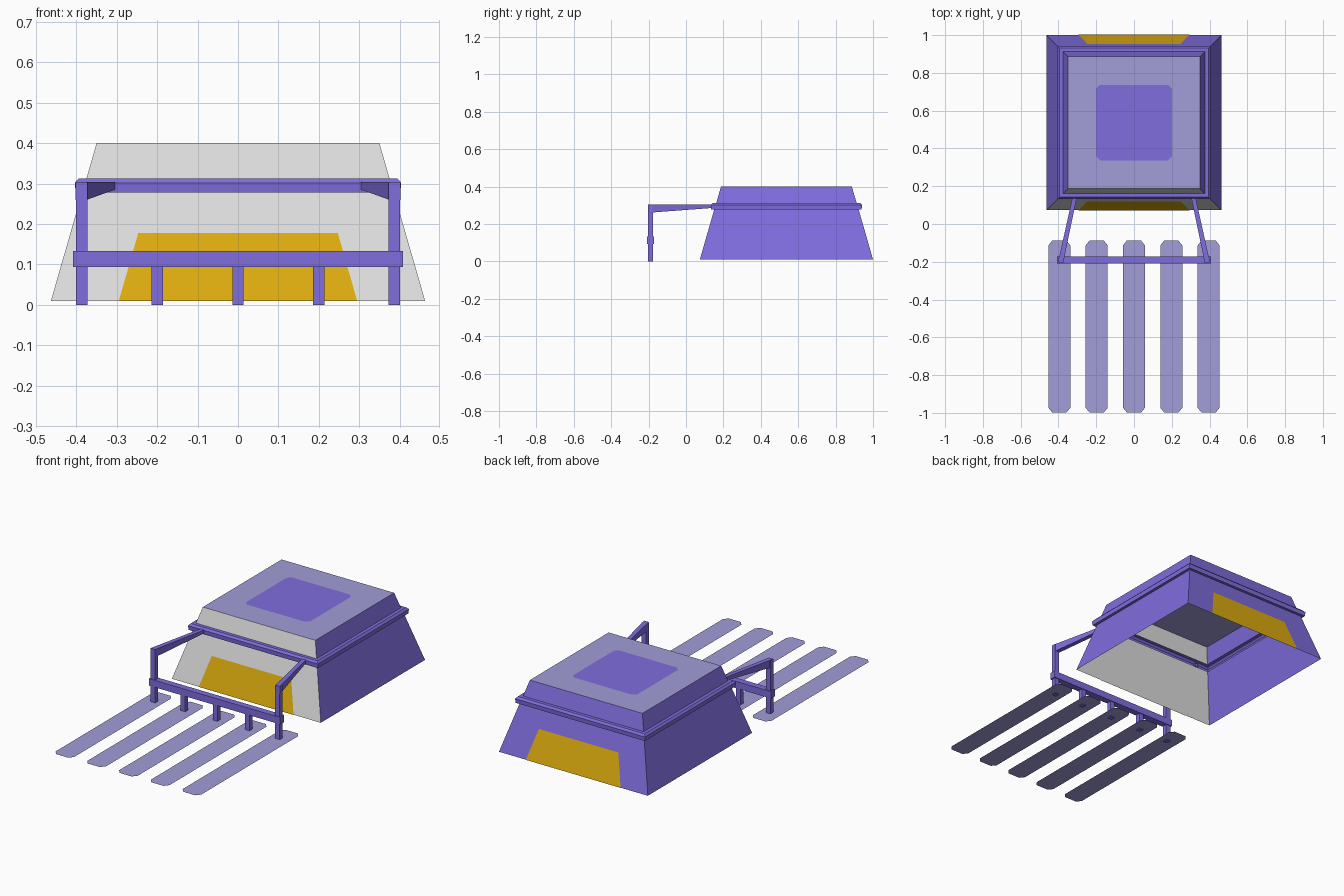
import bpy, bmesh

if "Cube" in bpy.data.objects:
    bpy.data.objects.remove(bpy.data.objects["Cube"])


def material(name, rgb):
    lin = [(c / 255 / 12.92) if c / 255 < 0.04045 else ((c / 255 + 0.055) / 1.055) ** 2.4 for c in rgb]
    m = bpy.data.materials.new(name)
    m.diffuse_color = (*lin, 1)
    m.use_nodes = True
    m.node_tree.nodes["Principled BSDF"].inputs["Base Color"].default_value = m.diffuse_color
    return m


PURPLE = material("purple", (128, 109, 222))
LILAC = material("pale_lilac", (162, 157, 216))
GREY = material("light_grey", (222, 222, 222))
GOLD = material("gold", (222, 173, 16))


def make(name, bm, *mats):
    me = bpy.data.meshes.new(name)
    bm.to_mesh(me)
    bm.free()
    for m in mats:
        me.materials.append(m)
    ob = bpy.data.objects.new(name, me)
    bpy.context.collection.objects.link(ob)
    return ob


def loft(name, a, b, mat):
    """Solid between two matching rectangles of points."""
    bm = bmesh.new()
    va, vb = [[bm.verts.new(p) for p in q] for q in (a, b)]
    bm.faces.new(va)
    bm.faces.new(vb)
    for i in range(4):
        j = (i + 1) % 4
        bm.faces.new((va[i], va[j], vb[j], vb[i]))
    bmesh.ops.recalc_face_normals(bm, faces=bm.faces)
    return make(name, bm, mat)


def box(name, x0, x1, y0, y1, z0, z1, mat):
    rect = [(x0, y0), (x1, y0), (x1, y1), (x0, y1)]
    return loft(name, [(x, y, z0) for x, y in rect], [(x, y, z1) for x, y in rect], mat)


def sheet(name, pts, mat):
    bm = bmesh.new()
    bm.faces.new([bm.verts.new(p) for p in pts])
    return make(name, bm, mat)


def clipped(cx, cy, hx, hy, cut_x, cut_y, z):
    """Rectangle outline with cut corners."""
    q = [(hx, -hy + cut_y), (hx, hy - cut_y), (hx - cut_x, hy), (-hx + cut_x, hy),
         (-hx, hy - cut_y), (-hx, -hy + cut_y), (-hx + cut_x, -hy), (hx - cut_x, -hy)]
    return [(cx + x, cy + y, z) for x, y in q]


# Hollow tapered body, open underneath, with a raised rim: (half width, height)
YC = 0.537
profile = [(0.463, 0.01), (0.386, 0.278), (0.402, 0.278), (0.404, 0.302),
           (0.394, 0.313), (0.375, 0.313), (0.35, 0.40)]
bm = bmesh.new()
rings = [[bm.verts.new((sx * h, YC + sy * h, z)) for sx, sy in ((-1, -1), (1, -1), (1, 1), (-1, 1))]
         for h, z in profile]
for k in range(len(rings) - 1):
    for i in range(4):
        j = (i + 1) % 4
        f = bm.faces.new((rings[k][i], rings[k][j], rings[k + 1][j], rings[k + 1][i]))
        # front walls are grey, the rim stays purple
        f.material_index = 1 if i == 0 and k in (0, len(rings) - 2) else 0
bm.faces.new(rings[-1]).material_index = 2
make("body_shell", bm, PURPLE, GREY, LILAC)

# Panel on the roof
sheet("roof_panel", clipped(0, YC, 0.2, 0.2, 0.02, 0.02, 0.402), PURPLE)

# Gold panels on the sloping front and back walls
slope = (0.463 - 0.386) / 0.268
for s, name in ((-1, "front_gold_panel"), (1, "back_gold_panel")):
    y0 = YC + s * 0.465
    y1 = YC + s * (0.465 - slope * 0.168)
    pts = [(-0.295, y0, 0.01), (0.295, y0, 0.01), (0.247, y1, 0.178), (-0.247, y1, 0.178)]
    sheet(name, pts if s < 0 else pts[::-1], GOLD)

# Flat tines, each hung from a short leg
YF = -0.19
for i in range(-2, 3):
    x = i * 0.2
    sheet("tine", clipped(x * 0.988, -0.543, 0.058, 0.455, 0.02, 0.025, 0.004), LILAC)
    if abs(i) < 2:
        box("short_leg", x - 0.014, x + 0.014, YF - 0.013, YF + 0.013, 0, 0.1, PURPLE)

# Crossbar
box("crossbar", -0.408, 0.408, YF - 0.018, YF + 0.018, 0.094, 0.133, PURPLE)

# Outer posts and tapered arms reaching to the rim
for s in (-1, 1):
    box("outer_post", *sorted((s * 0.373, s * 0.401)), YF - 0.013, YF + 0.013, 0, 0.302, PURPLE)
    near = [(s * x, YF - 0.012, z) for x, z in ((0.374, 0.26), (0.402, 0.26), (0.402, 0.304), (0.374, 0.304))]
    far = [(s * x, 0.145, z) for x, z in ((0.302, 0.286), (0.325, 0.286), (0.325, 0.304), (0.302, 0.304))]
    loft("side_arm", near, far, PURPLE)
